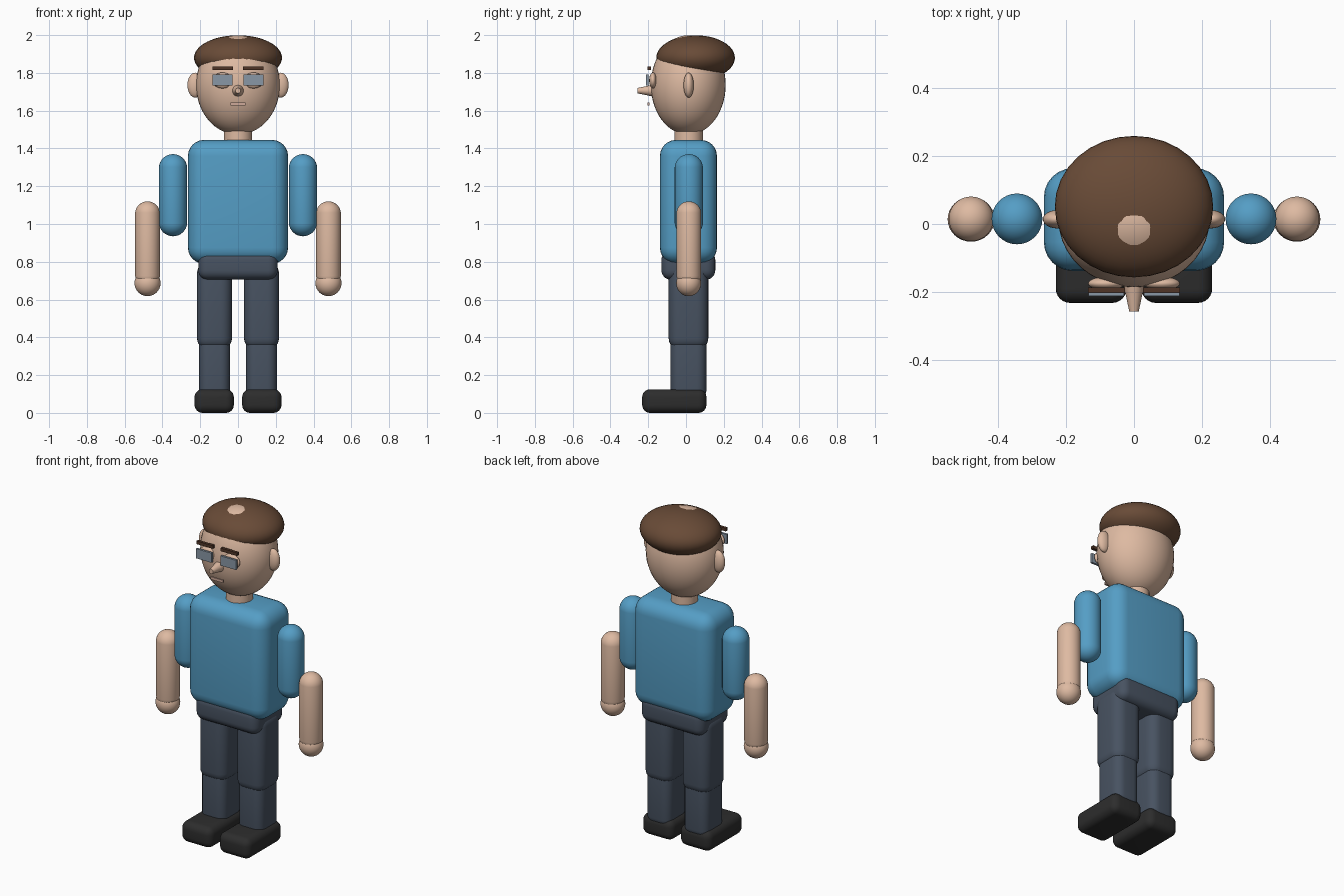
import bpy, bmesh, math
from mathutils import Matrix, Vector

if "Cube" in bpy.data.objects:
    bpy.data.objects.remove(bpy.data.objects["Cube"])


def material(name, rgb):
    m = bpy.data.materials.new(name)
    m.diffuse_color = (*rgb, 1)
    m.use_nodes = True
    m.node_tree.nodes["Principled BSDF"].inputs["Base Color"].default_value = m.diffuse_color
    return m


SKIN = material("skin", (0.73, 0.49, 0.36))
SHIRT = material("shirt_blue", (0.09, 0.34, 0.56))
TROUSERS = material("trouser_slate", (0.064, 0.085, 0.12))
SHOES = material("shoe_black", (0.026, 0.026, 0.026))
HAIR = material("hair_brown", (0.14, 0.07, 0.038))
BROW = material("brow_brown", (0.08, 0.036, 0.02))
LENS = material("lens_grey", (0.25, 0.31, 0.38))
LIPS = material("lips", (0.62, 0.4, 0.32))

CY = 0.014  # depth of the body's centre line


def finish(name, bm, mat, smooth=True):
    me = bpy.data.meshes.new(name)
    bmesh.ops.recalc_face_normals(bm, faces=bm.faces)
    bm.to_mesh(me)
    bm.free()
    me.materials.append(mat)
    ob = bpy.data.objects.new(name, me)
    bpy.context.collection.objects.link(ob)
    if smooth:
        bpy.ops.object.select_all(action='DESELECT')
        ob.select_set(True)
        bpy.context.view_layer.objects.active = ob
        bpy.ops.object.shade_smooth_by_angle(angle=math.radians(40))
    return ob


def box(name, mat, x, y, z, bevel=0.0, segments=6):
    """Rounded box from (min, max) ranges."""
    bm = bmesh.new()
    size = [r[1] - r[0] for r in (x, y, z)]
    mid = Vector([(r[0] + r[1]) / 2 for r in (x, y, z)])
    bmesh.ops.create_cube(bm, size=1,
                          matrix=Matrix.Translation(mid) @ Matrix.Diagonal((*size, 1)))
    if bevel:
        bmesh.ops.bevel(bm, geom=bm.edges[:], offset=bevel, segments=segments,
                        profile=0.5, affect='EDGES')
    return finish(name, bm, mat, bevel > 0)


def ellipsoid(name, mat, centre, radii, u=32, v=20):
    bm = bmesh.new()
    bmesh.ops.create_uvsphere(bm, u_segments=u, v_segments=v, radius=1,
                              matrix=Matrix.Translation(centre) @ Matrix.Diagonal((*radii, 1)))
    return finish(name, bm, mat)


def capsule(name, mat, x, y, z0, z1, r):
    """Upright capsule: a sphere whose halves are pulled apart."""
    bm = bmesh.new()
    bmesh.ops.create_uvsphere(bm, u_segments=32, v_segments=17, radius=r)
    for v in bm.verts:
        v.co.z += (z1 - r) if v.co.z > 0 else (z0 + r)
        v.co.x += x
        v.co.y += y
    return finish(name, bm, mat)


def cone(name, mat, matrix, r1, r2, depth, seg=32):
    bm = bmesh.new()
    bmesh.ops.create_cone(bm, cap_ends=True, segments=seg, radius1=r1, radius2=r2,
                          depth=depth, matrix=matrix)
    return finish(name, bm, mat)


# Trunk
box("torso", SHIRT, (-0.265, 0.265), (-0.138, 0.164), (0.79, 1.445), 0.085)
box("pelvis", TROUSERS, (-0.21, 0.21), (-0.13, 0.155), (0.705, 0.86), 0.05)

# Head
cone("neck", SKIN, Matrix.Translation((0, CY, 1.45)), 0.075, 0.075, 0.16)
ellipsoid("head", SKIN, (0, 0.012, 1.736), (0.222, 0.198, 0.263), 40, 28)
ellipsoid("hair", HAIR, (0, 0.051, 1.880), (0.233, 0.208, 0.119), 32, 24)
cone("nose", SKIN, Matrix.Translation((0, -0.207, 1.706)) @ Matrix.Rotation(math.pi / 2, 4, 'X'),
     0.035, 0.014, 0.1, 24)
box("mouth", LIPS, (-0.041, 0.041), (-0.204, -0.194), (1.627, 1.643))

# Paired parts
for side, s in (("left", 1), ("right", -1)):
    def span(a, b):
        return (a, b) if s > 0 else (-b, -a)

    # Face details
    ellipsoid(side + "_ear", SKIN, (s * 0.226, CY, 1.735), (0.042, 0.027, 0.066), 24, 16)
    ellipsoid(side + "_eyelid", SKIN, (s * 0.082, -0.175, 1.76), (0.053, 0.02, 0.042), 24, 16)
    box(side + "_lens", LENS, span(0.03, 0.134), (-0.211, -0.198), (1.733, 1.791))
    box(side + "_eyebrow", BROW, span(0.026, 0.136), (-0.203, -0.186), (1.815, 1.834))

    # Arms
    capsule(side + "_upper_arm", SHIRT, s * 0.344, 0.015, 0.935, 1.37, 0.075)
    capsule(side + "_forearm", SKIN, s * 0.479, 0.015, 0.665, 1.12, 0.066)
    ellipsoid(side + "_hand", SKIN, (s * 0.479, CY, 0.687), (0.069, 0.066, 0.069))

    # Legs
    box(side + "_thigh", TROUSERS, span(0.032, 0.217), (-0.092, 0.118), (0.335, 0.80), 0.06)
    box(side + "_shin", TROUSERS, span(0.043, 0.206), (-0.082, 0.108), (0.07, 0.42), 0.05)
    box(side + "_shoe", SHOES, span(0.022, 0.23), (-0.232, 0.108), (0.0, 0.125), 0.042)
